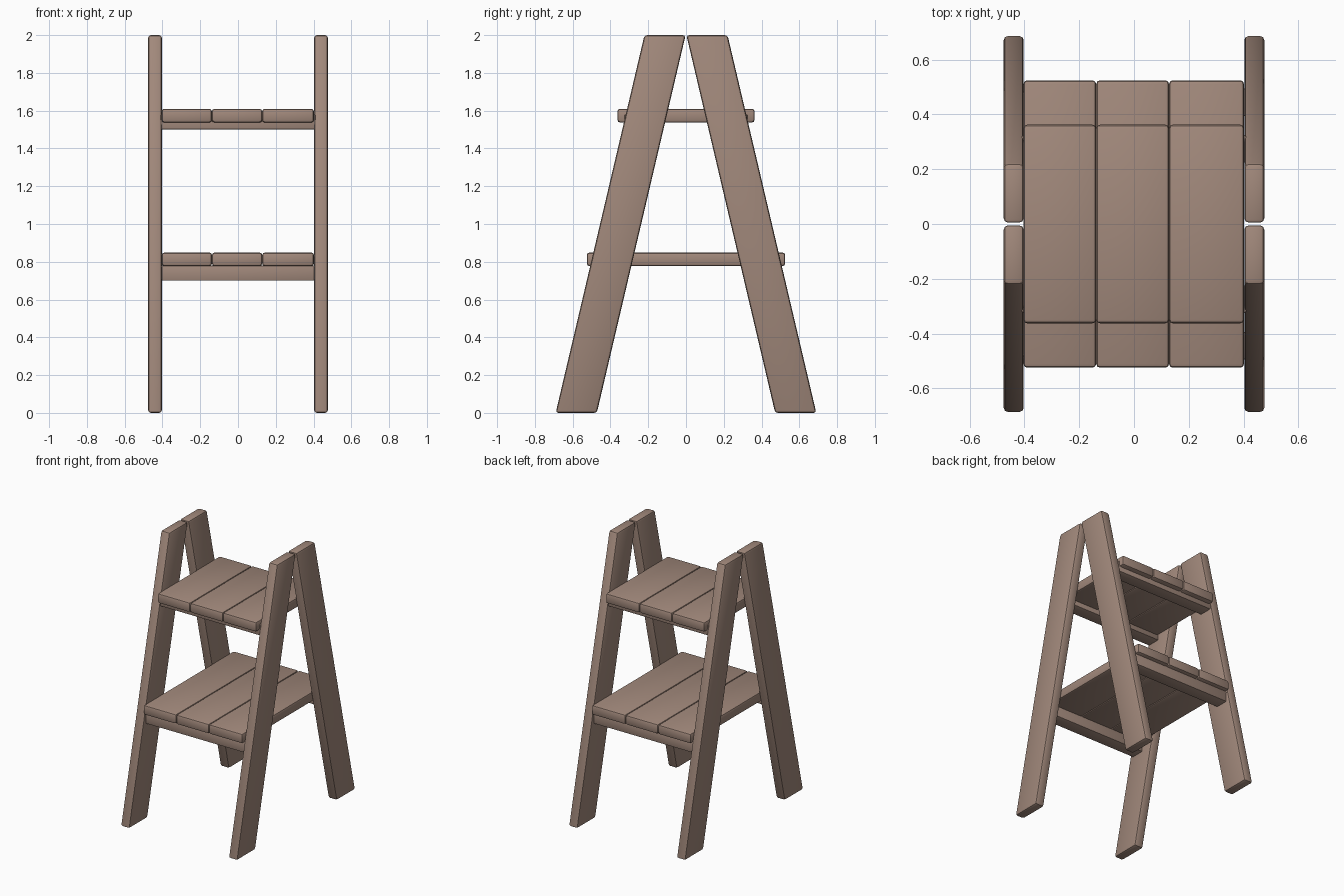
import bpy, bmesh
from mathutils import Vector

if "Cube" in bpy.data.objects:
    bpy.data.objects.remove(bpy.data.objects["Cube"])

wood = bpy.data.materials.new("brown wood")
wood.diffuse_color = (0.36, 0.25, 0.20, 1)
wood.use_nodes = True
wood.node_tree.nodes["Principled BSDF"].inputs["Base Color"].default_value = wood.diffuse_color


def board(name, profile, x0, x1, bevel):
    """Extrude a (y, z) outline along x and round its edges."""
    bm = bmesh.new()
    face = bm.faces.new([bm.verts.new((x0, y, z)) for y, z in profile])
    ext = bmesh.ops.extrude_face_region(bm, geom=[face])
    moved = [g for g in ext["geom"] if isinstance(g, bmesh.types.BMVert)]
    bmesh.ops.translate(bm, verts=moved, vec=Vector((x1 - x0, 0, 0)))
    bmesh.ops.recalc_face_normals(bm, faces=bm.faces[:])
    bmesh.ops.bevel(bm, geom=bm.edges[:], offset=bevel, segments=2,
                    profile=0.5, affect='EDGES', clamp_overlap=True)
    me = bpy.data.meshes.new(name)
    bm.to_mesh(me)
    bm.free()
    me.materials.append(wood)
    ob = bpy.data.objects.new(name, me)
    bpy.context.collection.objects.link(ob)
    bpy.context.view_layer.objects.active = ob
    ob.select_set(True)
    bpy.ops.object.shade_smooth_by_angle(angle=0.6)
    ob.select_set(False)


def rect(y0, y1, z0, z1):
    return [(y0, z0), (y1, z0), (y1, z1), (y0, z1)]


# slanted legs, four in two A frames
for sx, side in ((-1, "left"), (1, "right")):
    for sy, end in ((-1, "front"), (1, "back")):
        prof = [(sy * y, z) for y, z in
                ((0.69, 0), (0.472, 0), (0.002, 2), (0.22, 2))]
        a, b = sorted((sx * 0.403, sx * 0.476))
        board(f"{end}_{side}_leg", prof, a, b, 0.015)

# two steps of three planks, each on a front and back support rail
edges = (-0.404, -0.138, 0.128, 0.402)
for label, half, z0, z1, rail_y, rail_z in (
        ("lower", 0.525, 0.777, 0.849, 0.495, 0.70),
        ("upper", 0.363, 1.537, 1.61, 0.325, 1.50)):
    for i in range(3):
        board(f"{label}_step_plank_{i + 1}", rect(-half, half, z0, z1),
              edges[i], edges[i + 1], 0.014)
    for sy, end in ((-1, "front"), (1, "back")):
        a, b = sorted((sy * rail_y, sy * (rail_y - 0.10)))
        board(f"{label}_{end}_support", rect(a, b, rail_z, rail_z + 0.08),
              -0.41, 0.41, 0.006)
